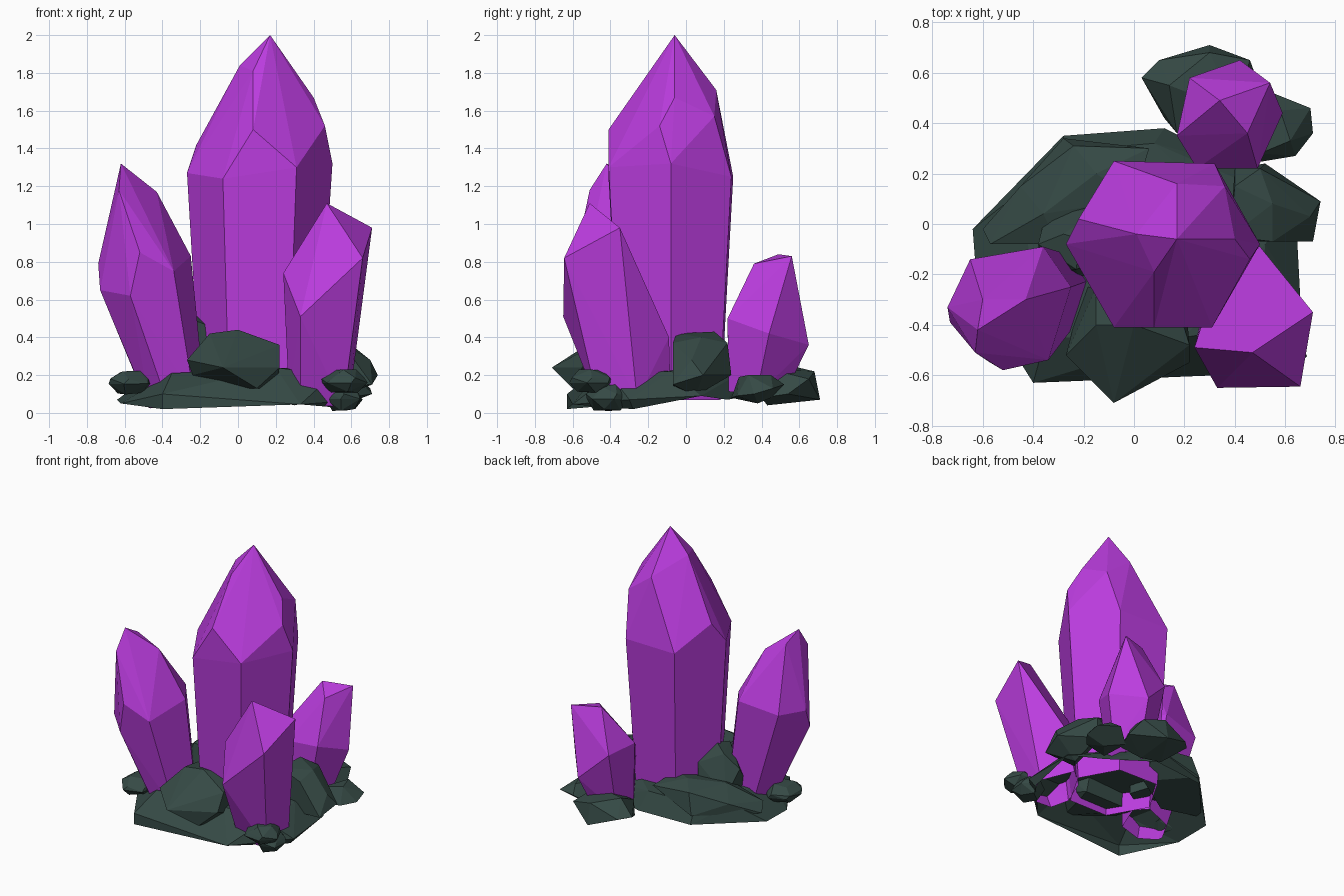
import bpy, bmesh, math, random
from mathutils import Vector

random.seed(4)


def material(name, rgb):
    m = bpy.data.materials.new(name)
    m.diffuse_color = (*rgb, 1)
    return m


PURPLE = material("crystal purple", (0.50, 0.046, 0.74))
STONE = material("dark green stone", (0.036, 0.068, 0.060))


def hull(name, points, mat, open_bottom=False):
    """Faceted solid wrapped around a handful of corner points."""
    bm = bmesh.new()
    for p in points:
        bm.verts.new(p)
    bmesh.ops.convex_hull(bm, input=bm.verts[:])
    loose = [v for v in bm.verts if not v.link_faces]
    bmesh.ops.delete(bm, geom=loose, context='VERTS')
    bmesh.ops.dissolve_limit(bm, angle_limit=math.radians(2),
                             verts=bm.verts[:], edges=bm.edges[:])
    bmesh.ops.recalc_face_normals(bm, faces=bm.faces[:])
    if open_bottom:
        low = [f for f in bm.faces if f.normal.z < -0.8]
        bmesh.ops.delete(bm, geom=low, context='FACES')
    me = bpy.data.meshes.new(name)
    bm.to_mesh(me)
    bm.free()
    me.materials.append(mat)
    ob = bpy.data.objects.new(name, me)
    bpy.context.collection.objects.link(ob)
    return ob


def crystal(name, shoulder, tip, base, taper):
    """Prism from a tapered copy of the shoulder loop up to a cut tip."""
    loop = [Vector(p) for p in shoulder]
    mid = sum(loop, Vector()) / len(loop)
    lean = mid - Vector(base)
    foot = []
    for p in loop:
        d = (p - mid) * taper
        # the open foot is square to the leaning axis
        d.z = -(d.x * lean.x + d.y * lean.y) / lean.z
        foot.append(Vector(base) + d)
    hull(name, foot + loop + [Vector(p) for p in tip], PURPLE, True)


def rock(name, centre, size, turn=0.0, sides=6):
    """Small boulder: wide jittered belt with narrower top and bottom."""
    pts = []
    for h, r in ((-1, 0.6), (-0.1, 1.0), (0.35, 0.92), (1, 0.5)):
        n = sides if r > 0.8 else sides - 2
        for i in range(n):
            a = turn + (i + h * 0.4) * math.tau / n
            k = r * random.uniform(0.88, 1.05)
            z = h * random.uniform(0.8, 1.0)
            pts.append((centre[0] + size[0] * k * math.cos(a),
                        centre[1] + size[1] * k * math.sin(a),
                        centre[2] + size[2] * z))
    hull(name, pts, STONE)


# Crystals
crystal("main_crystal",
        [(-.27, -.08, 1.27), (-.08, .25, 1.25), (.32, .24, 1.25),
         (.50, -.08, 1.32), (.31, -.41, 1.30), (-.08, -.41, 1.24)],
        [(.17, -.06, 2.0), (.01, -.04, 1.84), (.08, -.19, 1.81),
         (.08, -.41, 1.50), (-.22, .02, 1.42), (.17, .16, 1.71),
         (.40, -.06, 1.67), (.36, .15, 1.57), (.46, -.14, 1.52)],
        (.11, -.08, .07), .80)
crystal("left_crystal",
        [(-.73, -.39, .65), (-.74, -.33, .79), (-.65, -.14, .80),
         (-.36, -.09, .85), (-.25, -.25, .83), (-.34, -.54, .75),
         (-.57, -.55, .62)],
        [(-.62, -.42, 1.32), (-.63, -.51, 1.18), (-.43, -.30, 1.17),
         (-.60, -.30, 1.25), (-.52, -.58, .85)],
        (-.34, -.27, .06), .60)
crystal("right_crystal",
        [(.33, -.65, .51), (.66, -.645, .82), (.71, -.35, .98),
         (.50, -.09, .40), (.32, -.24, .55), (.24, -.49, .74)],
        [(.47, -.51, 1.11)],
        (.42, -.30, .07), .68)
crystal("back_crystal",
        [(.17, .35, .57), (.22, .58, .55), (.42, .65, .36),
         (.59, .44, .42), (.49, .22, .50), (.25, .22, .48)],
        [(.34, .49, .84), (.54, .56, .83), (.45, .36, .79)],
        (.33, .35, .10), .66)

# Broad ground slab under everything, a shell open below
hull("base_slab",
     [(-.64, -.02, .07), (-.62, -.28, .05), (-.40, -.63, .02),
      (-.40, -.63, .10), (.33, -.60, .045), (.62, -.28, .02),
      (.66, -.30, .07), (.64, .08, .09), (.45, .22, .07),
      (.12, .38, .10), (-.28, .35, .09), (.10, .14, .01),
      (-.35, -.45, .21), (.20, -.45, .24), (.50, -.40, .20),
      (.52, -.08, .22), (-.46, .12, .20), (-.28, .29, .22),
      (.08, .32, .23)], STONE, True)

# Large boulders
hull("front_boulder",
     [(-.27, -.52, .28), (-.24, -.48, .20), (-.08, -.71, .24),
      (.10, -.60, .13), (.22, -.55, .24), (.22, -.48, .36),
      (0, -.40, .44), (-.15, -.40, .42), (-.15, -.25, .40),
      (.15, -.25, .38), (-.2, -.25, .12), (.2, -.25, .12)], STONE)
hull("right_boulder",
     [(.46, -.07, .14), (.71, -.07, .15), (.74, .09, .20),
      (.70, .03, .28), (.52, .24, .20), (.40, .22, .30),
      (.50, .22, .37), (.55, -.07, .37), (.38, -.05, .42),
      (.40, .15, .43), (.55, .08, .40), (.55, .05, .09)], STONE)
hull("left_boulder",
     [(-.36, -.20, .20), (-.38, -.08, .36), (-.35, .04, .20),
      (-.23, -.18, .49), (-.21, -.06, .52), (-.28, -.04, .46),
      (-.22, -.22, .16), (-.14, .06, .40), (-.16, .10, .16),
      (-.10, -.14, .44), (-.08, -.14, .16)], STONE)
hull("rear_ledge",
     [(-.60, -.02, .12), (-.57, -.08, .18), (-.45, .15, .21),
      (-.28, .34, .15), (-.24, .31, .30), (-.15, .20, .34),
      (-.36, .04, .30), (-.30, -.08, .26), (.06, .30, .27),
      (.0, .1, .32), (.0, .1, .12), (-.30, -.08, .10)], STONE)
hull("back_boulder",
     [(.03, .58, .15), (.10, .65, .14), (.30, .71, .07),
      (.30, .68, .22), (.46, .65, .18), (.50, .54, .10),
      (.12, .42, .08), (.17, .36, .16), (.14, .55, .25),
      (.40, .45, .23), (.30, .43, .04), (.45, .40, .08)], STONE)
hull("back_right_boulder",
     [(.46, .24, .08), (.64, .27, .09), (.71, .36, .10),
      (.70, .46, .13), (.55, .52, .15), (.45, .45, .08),
      (.50, .28, .19), (.62, .33, .20), (.58, .45, .20),
      (.58, .38, .05)], STONE)

# Loose stones round the edge
for name, c, s, t, n in (
        ("left_stone", (-.57, -.32, .16), (.13, .15, .065), .3, 6),
        ("right_stone", (.56, -.50, .165), (.13, .13, .065), .9, 6),
        ("front_right_stone", (.56, -.42, .08), (.11, .12, .07), .4, 6)):
    rock(name, c, s, t, n)
